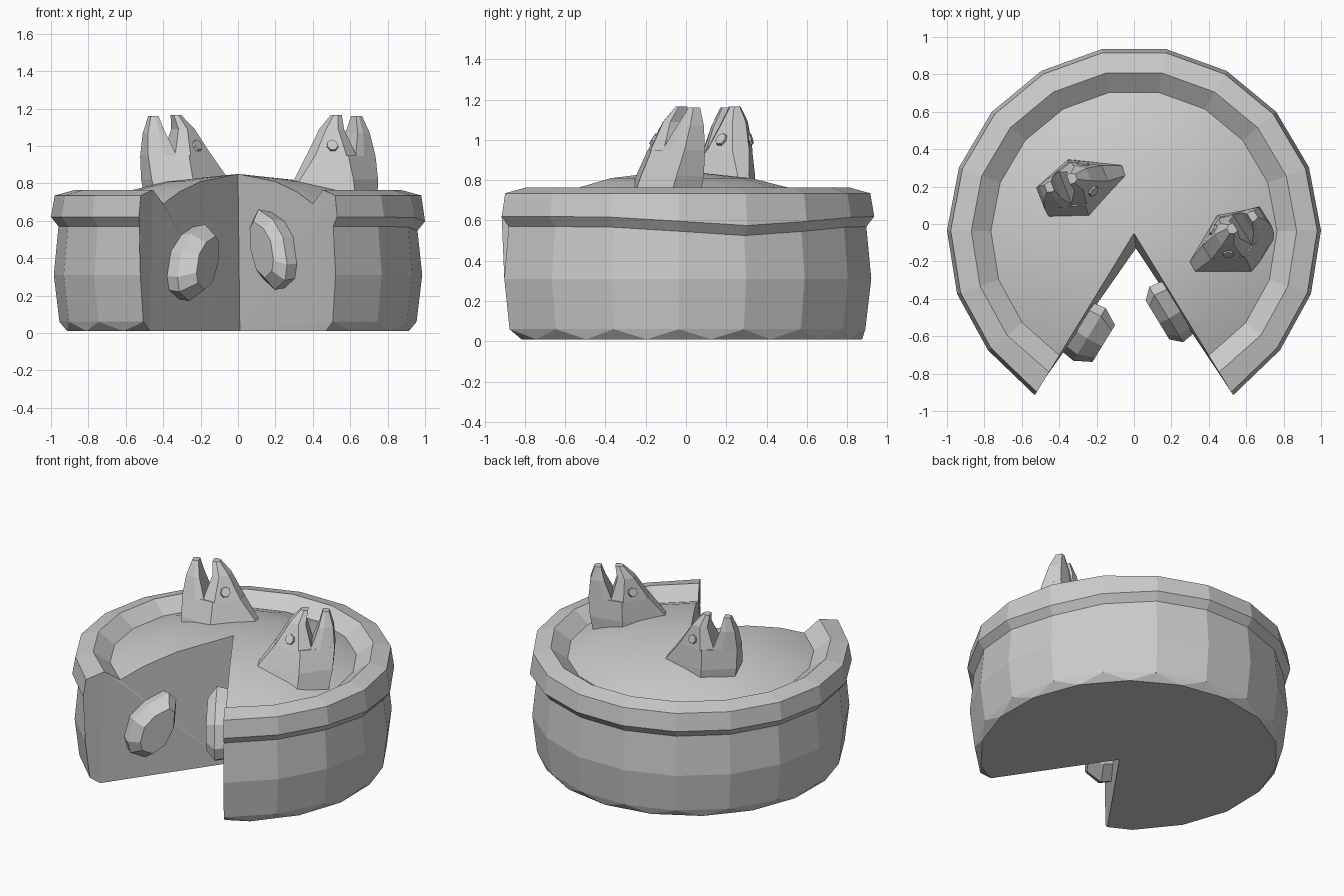
import bpy, bmesh, math
from mathutils import Vector, Matrix

if "Cube" in bpy.data.objects:
    bpy.data.objects.remove(bpy.data.objects["Cube"])

grey = bpy.data.materials.new("plain_grey")
grey.diffuse_color = (0.6, 0.6, 0.6, 1)
grey.use_nodes = True
grey.node_tree.nodes["Principled BSDF"].inputs["Base Color"].default_value = grey.diffuse_color


def finish(name, bm, matrix=None):
    bmesh.ops.recalc_face_normals(bm, faces=bm.faces)
    if matrix:
        bm.transform(matrix)
    mesh = bpy.data.meshes.new(name)
    bm.to_mesh(mesh)
    bm.free()
    mesh.materials.append(grey)
    obj = bpy.data.objects.new(name, mesh)
    bpy.context.collection.objects.link(obj)
    return obj


def loft(bm, rings):
    """Skin closed rings of equal length and cap both ends."""
    vs = [[bm.verts.new(p) for p in ring] for ring in rings]
    n = len(vs[0])
    for a, b in zip(vs, vs[1:]):
        for i in range(n):
            j = (i + 1) % n
            bm.faces.new((a[i], a[j], b[j], b[i]))
    bm.faces.new(vs[0][::-1])
    bm.faces.new(vs[-1])


# Pie: swept crust profile with a wedge missing at the front
CY, HALF, COLS = -0.05, 148.5, 16
profile = [(0.955, 0.06), (0.985, 0.31), (0.96, 0.57), (1.0, 0.62), (0.98, 0.735),
           (0.87, 0.765), (0.765, 0.69), (0.6, 0.755), (0.38, 0.81)]


def polar(r, deg, z):
    a = math.radians(deg)
    return Vector((r * math.sin(a), CY + r * math.cos(a), z))


bm = bmesh.new()
angles = [-HALF + 2 * HALF * k / (COLS - 1) for k in range(COLS)]
cols = []
for k, a in enumerate(angles):
    dip = -0.045 * math.exp(-((a - 69) / 25) ** 2)   # uneven lower rim
    grow = 1.015 if k in (0, COLS - 1) else 1.0      # cut corners flare slightly
    cols.append([bm.verts.new(polar(r * (grow if i < 5 else 1), a,
                                    z + (dip if i in (2, 3) else 0)))
                 for i, (r, z) in enumerate(profile)])
top = bm.verts.new((0, CY, 0.85))
tip = bm.verts.new((0.01, CY - 0.08, 0.01))
foot = [bm.verts.new(polar(0.925, (a + b) / 2, 0.01)) for a, b in zip(angles, angles[1:])]
ends = [bm.verts.new(polar(0.9, s * HALF, 0.01)) for s in (-1, 1)]
for k in range(COLS - 1):
    a, b = cols[k], cols[k + 1]
    for i in range(len(profile) - 1):
        bm.faces.new((a[i], b[i], b[i + 1], a[i + 1]))
    bm.faces.new((a[-1], b[-1], top))
    bm.faces.new((a[0], foot[k], b[0]))
# scalloped bottom edge and flat base
base = [ends[0]] + foot + [ends[1]]
for k in range(COLS):
    bm.faces.new((base[k], base[k + 1], cols[k][0]))
bm.faces.new(base + [tip])
# cut walls
for end, col in zip(ends, (cols[0], cols[-1])):
    bm.faces.new([tip, end] + col + [top])
bmesh.ops.triangulate(bm, faces=[f for f in bm.faces if len(f.verts) > 4])
# the filling is softly shaded, the crust stays faceted
for f in bm.faces:
    f.smooth = all(v.co.z > 0.68 and (v.co.xy - Vector((0, CY))).length < 0.8 for v in f.verts)
finish("pie_crust", bm)

# Filling chunks poking out of both cut walls: outline in (along wall, height)
outline = [(0.16, -0.075), (0.12, 0.065), (0.02, 0.155), (-0.12, 0.205), (-0.17, 0.155),
           (-0.16, 0.005), (-0.08, -0.145), (0.04, -0.205), (0.14, -0.155)]


def chunk(name, side, s0, z0, depth, size):
    a = math.radians(HALF)
    along = Vector((side * math.sin(a), math.cos(a), 0))
    out = Vector((side * math.cos(a), -math.sin(a), 0))
    bm = bmesh.new()
    loft(bm, [[Vector((0, CY, z0)) + along * (s0 + s * k * size) + out * d
               + Vector((0, 0, z * k * size)) for s, z in outline]
              for d, k in ((-0.04, 0.9), (0.08, 1.0), (depth, 0.7))])
    finish(name, bm)


chunk("left_chunk", -1, 0.59, 0.375, 0.17, 1.0)
chunk("right_chunk", 1, 0.465, 0.445, 0.135, 1.05)


# Fish heads standing up out of the filling
def ring(z, pts):
    """Mirror (u, half width) points into a closed ring."""
    return [(u, v, z) for u, v in pts] + [(u, -v, z) for u, v in reversed(pts)]


lean = Matrix(((1, 0, -0.06, 0.05), (0, 1, 0.16, -0.13), (0, 0, 1, 0), (0, 0, 0, 1)))


def fish_head(name, x, y, turn):
    m = lean @ Matrix.Translation((x, y, 0)) @ Matrix.Rotation(math.radians(turn), 4, 'Z')
    # throat and back of the head
    bm = bmesh.new()
    loft(bm, [ring(0.66, [(0.33, 0.02), (-0.01, 0.19), (-0.20, 0.09)]),
              ring(0.82, [(0.235, 0.03), (-0.02, 0.16), (-0.225, 0.08)]),
              ring(0.95, [(0.14, 0.045), (-0.02, 0.122), (-0.23, 0.06)])])
    finish(name + "_skull", bm, m)
    # upper and lower jaws with an open mouth between them
    bm = bmesh.new()
    loft(bm, [ring(0.945, [(0.142, 0.045), (-0.01, 0.122), (-0.09, 0.095)]),
              ring(1.09, [(0.055, 0.035), (0.0, 0.068), (-0.045, 0.055)]),
              ring(1.165, [(-0.01, 0.015), (-0.03, 0.028), (-0.055, 0.025)])])
    finish(name + "_upper_jaw", bm, m)
    bm = bmesh.new()
    loft(bm, [ring(0.945, [(-0.08, 0.10), (-0.14, 0.09), (-0.23, 0.06)]),
              ring(1.07, [(-0.125, 0.062), (-0.16, 0.06), (-0.215, 0.04)]),
              ring(1.16, [(-0.145, 0.025), (-0.16, 0.028), (-0.185, 0.02)])])
    finish(name + "_lower_jaw", bm, m)
    # eyes
    bm = bmesh.new()
    for s in (-1, 1):
        rot = Vector((0.45, s * 0.8, 0.4)).to_track_quat('Z', 'Y').to_matrix().to_4x4()
        bmesh.ops.create_cone(bm, cap_ends=True, segments=7, radius1=0.035, radius2=0.03,
                              depth=0.03,
                              matrix=Matrix.Translation((0.045, s * 0.072, 1.0)) @ rot)
    finish(name + "_eyes", bm, m)


fish_head("left_fish", -0.28, 0.20, 21)
fish_head("right_fish", 0.515, -0.10, 212)
